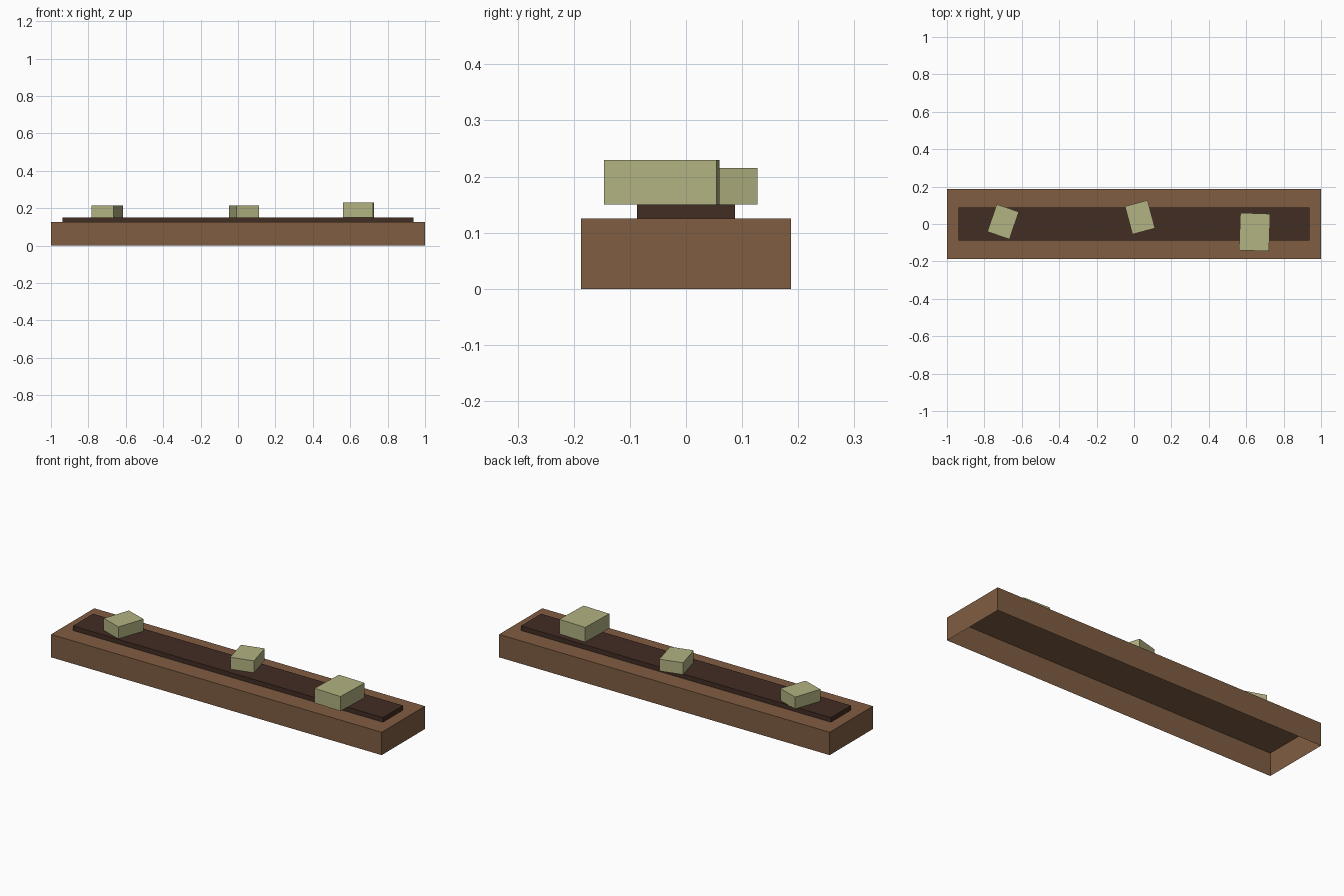
import bpy
import bmesh
from math import radians
from mathutils import Matrix

cube = bpy.data.objects.get("Cube")
if cube:
    bpy.data.objects.remove(cube, do_unlink=True)


def material(name, rgb):
    """Flat material from a display colour, converted to linear."""
    colour = [(c / 255 / 12.92) if c < 11 else ((c / 255 + 0.055) / 1.055) ** 2.4 for c in rgb]
    mat = bpy.data.materials.new(name)
    mat.use_nodes = True
    mat.diffuse_color = (*colour, 1)
    shader = mat.node_tree.nodes["Principled BSDF"]
    shader.inputs["Base Color"].default_value = (*colour, 1)
    shader.inputs["Roughness"].default_value = 0.9
    return mat


def box(name, size, base, mat, turn=0, open_bottom=False):
    """Box standing on its base point, turned about z in degrees."""
    bm = bmesh.new()
    bmesh.ops.create_cube(bm, size=1, matrix=Matrix.Diagonal((*size, 1)))
    bmesh.ops.translate(bm, verts=bm.verts, vec=(0, 0, size[2] / 2))
    if open_bottom:
        bottom = [f for f in bm.faces if f.normal.z < -0.5]
        bmesh.ops.delete(bm, geom=bottom, context='FACES_ONLY')
    mesh = bpy.data.meshes.new(name)
    bm.to_mesh(mesh)
    bm.free()
    mesh.materials.append(mat)
    obj = bpy.data.objects.new(name, mesh)
    obj.location = base
    obj.rotation_euler.z = radians(turn)
    bpy.context.collection.objects.link(obj)
    return obj


brown = material("warm_brown", (128, 93, 66))
dark = material("dark_brown", (66, 45, 36))
olive = material("pale_olive", (178, 178, 130))

# Hollow tray shell and the raised strip on top, both open underneath
TRAY_TOP, STRIP_TOP = 0.125, 0.15
box("tray", (2, 0.374, TRAY_TOP), (0, 0, 0), brown, open_bottom=True)
box("top_strip", (1.875, 0.174, STRIP_TOP - TRAY_TOP), (0, 0, TRAY_TOP), dark, open_bottom=True)

# Loose blocks resting on the strip
small = (0.125, 0.155, 0.065)
box("right_block", small, (-0.7, 0.012, STRIP_TOP), olive, turn=-19)
box("middle_block", small, (0.032, 0.036, STRIP_TOP), olive, turn=15)
box("left_block", (0.16, 0.2, 0.08), (0.645, -0.043, STRIP_TOP), olive, turn=-2)
